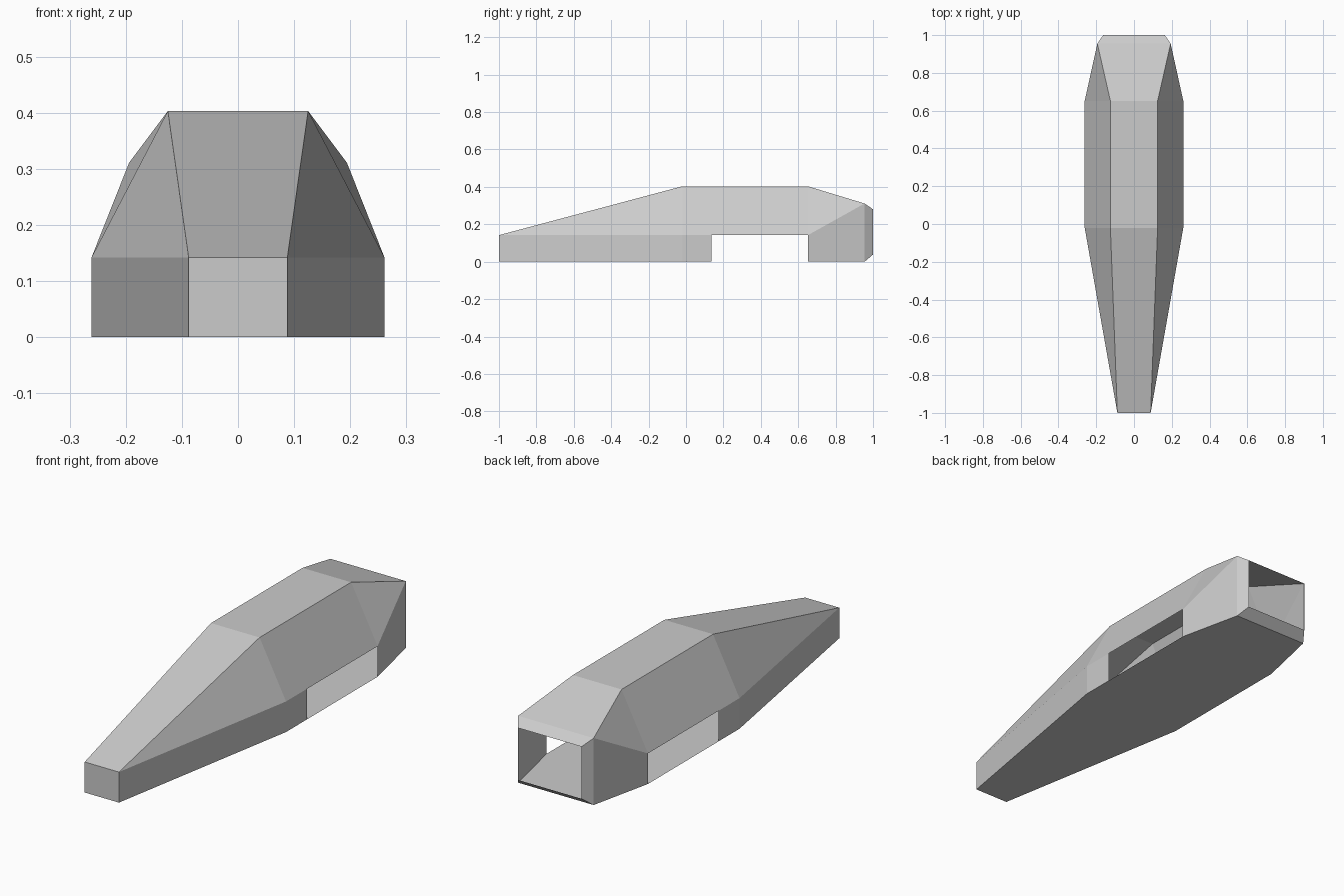
import bpy, bmesh
from mathutils import Vector

cube = bpy.data.objects.get("Cube")
if cube:
    bpy.data.objects.remove(cube, do_unlink=True)

# One flat grey for the whole shell
grey = bpy.data.materials.new("light_grey")
grey.use_nodes = True
colour = (0.6, 0.6, 0.6, 1)
grey.diffuse_color = colour
grey.node_tree.nodes["Principled BSDF"].inputs["Base Color"].default_value = colour

# Left-hand corner points of the hull
POINTS = {
    "nose_low": (0.088, -1, 0), "nose_top": (0.088, -1, 0.142),
    "front_low": (0.261, -0.02, 0), "front_mid": (0.261, -0.02, 0.142),
    "front_top": (0.125, -0.02, 0.403),
    "gap_low": (0.261, 0.135, 0), "gap_mid": (0.261, 0.135, 0.142),
    "back_low": (0.261, 0.652, 0), "back_mid": (0.261, 0.652, 0.142),
    "back_top": (0.125, 0.652, 0.403),
    "tail_low": (0.194, 0.955, 0), "tail_top": (0.194, 0.955, 0.311),
    "vent_low": (0.163, 1, 0.038), "vent_top": (0.163, 1, 0.28),
}

# Faces built on each side; the opening between gap and back stays empty
SIDE = [
    "nose_low front_low front_mid nose_top",
    "nose_top front_mid front_top",
    "front_low gap_low gap_mid front_mid",
    "front_mid gap_mid back_mid back_top front_top",
    "back_low tail_low tail_top back_mid",
    "back_mid tail_top back_top",
    "tail_low vent_low vent_top tail_top",
]

# Pairs of points joined straight across the middle
ACROSS = [
    "nose_low nose_top", "nose_top front_top", "front_top back_top",
    "back_top tail_top", "tail_top vent_top", "vent_low tail_low",
    "nose_low front_low gap_low back_low tail_low",
]

bm = bmesh.new()
left, right = {}, {}
for name, (x, y, z) in POINTS.items():
    left[name] = bm.verts.new((x, y, z))
    right[name] = bm.verts.new((-x, y, z))

for names in SIDE:
    for side in (left, right):
        bm.faces.new([side[n] for n in names.split()])
for names in ACROSS:
    row = names.split()
    bm.faces.new([left[n] for n in row] + [right[n] for n in reversed(row)])

# Turn every face outward from the middle of the hull
middle = Vector((0, 0.2, 0.15))
bm.normal_update()
for face in bm.faces:
    if face.normal.dot(face.calc_center_median() - middle) < 0:
        face.normal_flip()

mesh = bpy.data.meshes.new("hull_shell")
bm.to_mesh(mesh)
bm.free()
mesh.materials.append(grey)
hull = bpy.data.objects.new("hull_shell", mesh)
bpy.context.collection.objects.link(hull)
